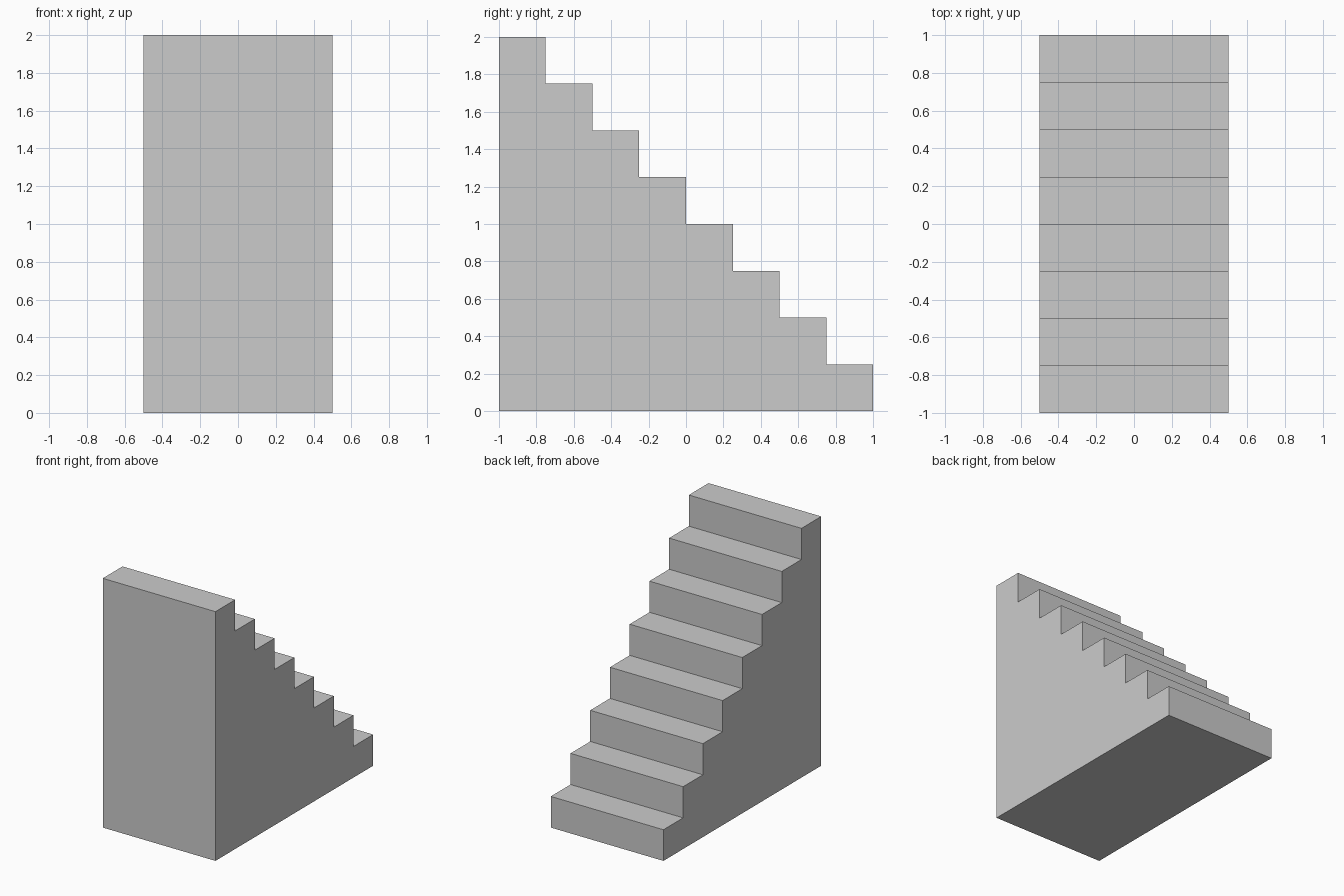
import bpy
import bmesh

if "Cube" in bpy.data.objects:
    bpy.data.objects.remove(bpy.data.objects["Cube"])

STEPS = 8
SIZE = 0.25      # tread depth and riser height
WIDTH = 1.0

# Stepped side profile in (y, z): tall end at the front, descending to the back
profile = [(-1.0, 0.0)]
for i in range(STEPS):
    z = (STEPS - i) * SIZE
    profile += [(-1.0 + i * SIZE, z), (-1.0 + (i + 1) * SIZE, z)]
profile.append((1.0, 0.0))

# Solid staircase: extrude the profile across the width
bm = bmesh.new()
side = bm.faces.new([bm.verts.new((-WIDTH / 2, y, z)) for y, z in profile])
extruded = bmesh.ops.extrude_face_region(bm, geom=[side], use_keep_orig=True)
moved = [g for g in extruded["geom"] if isinstance(g, bmesh.types.BMVert)]
bmesh.ops.translate(bm, verts=moved, vec=(WIDTH, 0, 0))
bmesh.ops.recalc_face_normals(bm, faces=bm.faces[:])

mesh = bpy.data.meshes.new("staircase")
bm.to_mesh(mesh)
bm.free()
bpy.context.collection.objects.link(bpy.data.objects.new("staircase", mesh))
